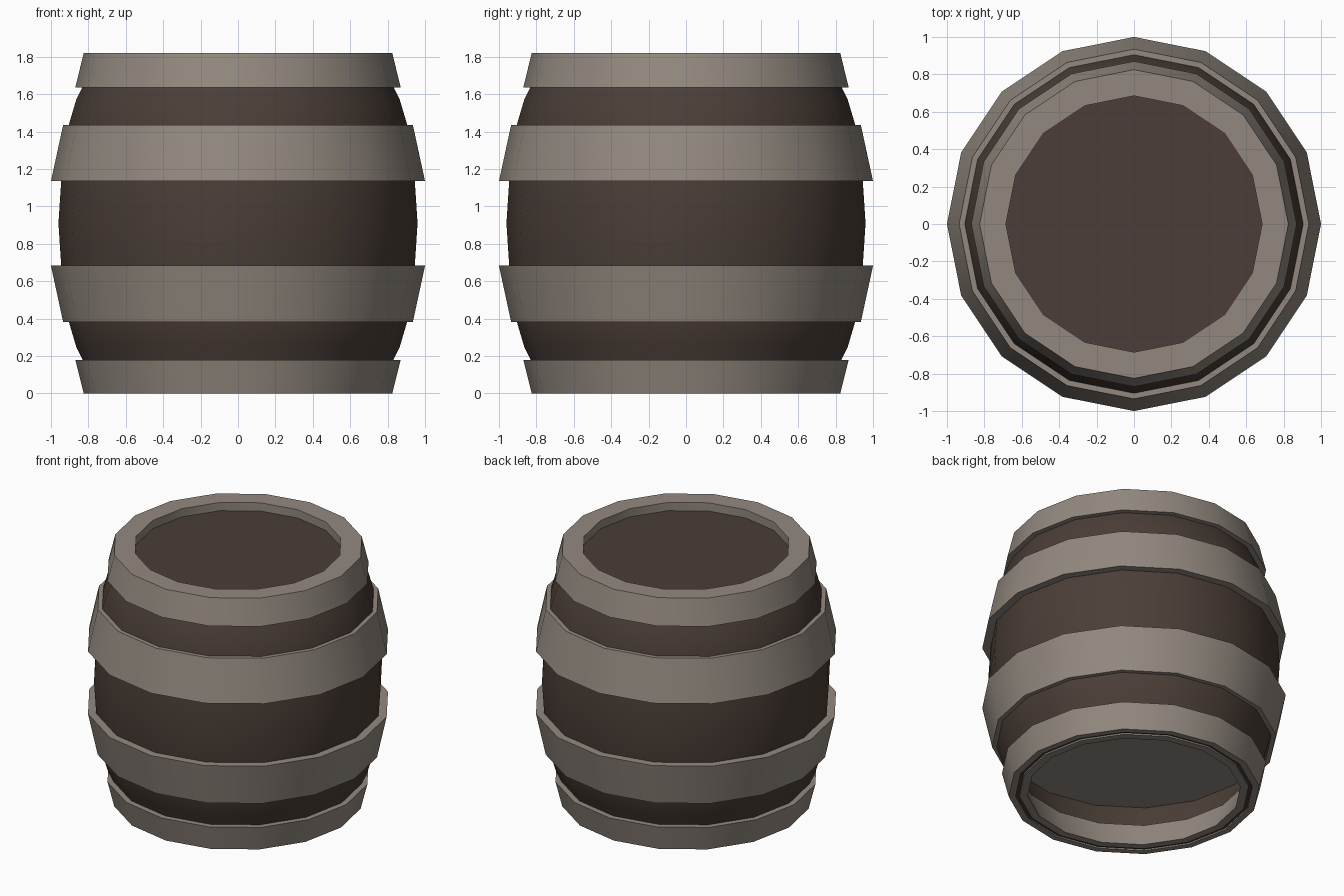
import bpy, bmesh, math

if "Cube" in bpy.data.objects:
    bpy.data.objects.remove(bpy.data.objects["Cube"])

SIDES = 16
H = 1.82


def material(name, rgb):
    m = bpy.data.materials.new(name)
    m.diffuse_color = (*rgb, 1)
    m.use_nodes = True
    m.node_tree.nodes["Principled BSDF"].inputs["Base Color"].default_value = m.diffuse_color
    return m


WOOD = material("dark_wood", (0.070, 0.048, 0.038))
IRON = material("grey_iron", (0.290, 0.250, 0.213))


def lathe(name, profile, mat, closed=False):
    """Turn (radius, z) points around z; radius 0 makes a filled centre."""
    bm = bmesh.new()
    rings = []
    for r, z in profile:
        if r == 0:
            rings.append([bm.verts.new((0, 0, z))] * SIDES)
        else:
            rings.append([bm.verts.new((r * math.cos(a), r * math.sin(a), z))
                          for a in (2 * math.pi * i / SIDES for i in range(SIDES))])
    n = len(rings)
    for k in range(n if closed else n - 1):
        a, b = rings[k], rings[(k + 1) % n]
        for i in range(SIDES):
            j = (i + 1) % SIDES
            loop = []
            for v in (a[i], a[j], b[j], b[i]):
                if v not in loop:
                    loop.append(v)
            bm.faces.new(loop)
    me = bpy.data.meshes.new(name)
    bm.to_mesh(me)
    bm.free()
    me.materials.append(mat)
    ob = bpy.data.objects.new(name, me)
    bpy.context.collection.objects.link(ob)
    bpy.ops.object.select_all(action='DESELECT')
    ob.select_set(True)
    bpy.context.view_layer.objects.active = ob
    bpy.ops.object.shade_smooth_by_angle(angle=math.radians(30))
    return ob


# Bulging staves, with the hollow underside as the inner wall
half = [(0.96, 0.91), (0.945, 1.14), (0.905, 1.435), (0.865, 1.57), (0.80, 1.70)]
lower = [(r, H - z) for r, z in reversed(half[1:])]
lathe("barrel_body", [(0.86, 0.37), (0.78, 0.17), (0.755, 0.01), (0.78, 0.01)] + lower + half, WOOD)

# Wide hoops around the belly
lathe("upper_hoop", [(0.90, 1.135), (1.0, 1.135), (0.935, 1.435), (0.89, 1.435)], IRON, True)
lathe("lower_hoop", [(0.89, 0.383), (0.935, 0.383), (1.0, 0.683), (0.90, 0.683)], IRON, True)

# Top rim with a recess for the lid
lathe("top_rim", [(0.80, 1.635), (0.87, 1.635), (0.825, H), (0.685, H), (0.685, 1.74)], IRON)
lathe("lid", [(0.69, 1.76), (0, 1.76)], WOOD)

# Bottom rim, its inner lining, and the raised floor plate
lathe("bottom_rim", [(0.78, 0), (0.825, 0), (0.87, 0.18), (0.80, 0.18)], IRON, True)
lathe("bottom_lining", [(0.76, 0.18), (0.70, 0.0), (0.755, 0.0), (0.78, 0.18)], IRON, True)
lathe("floor_plate", [(0, 0.37), (0.88, 0.37)], IRON)
